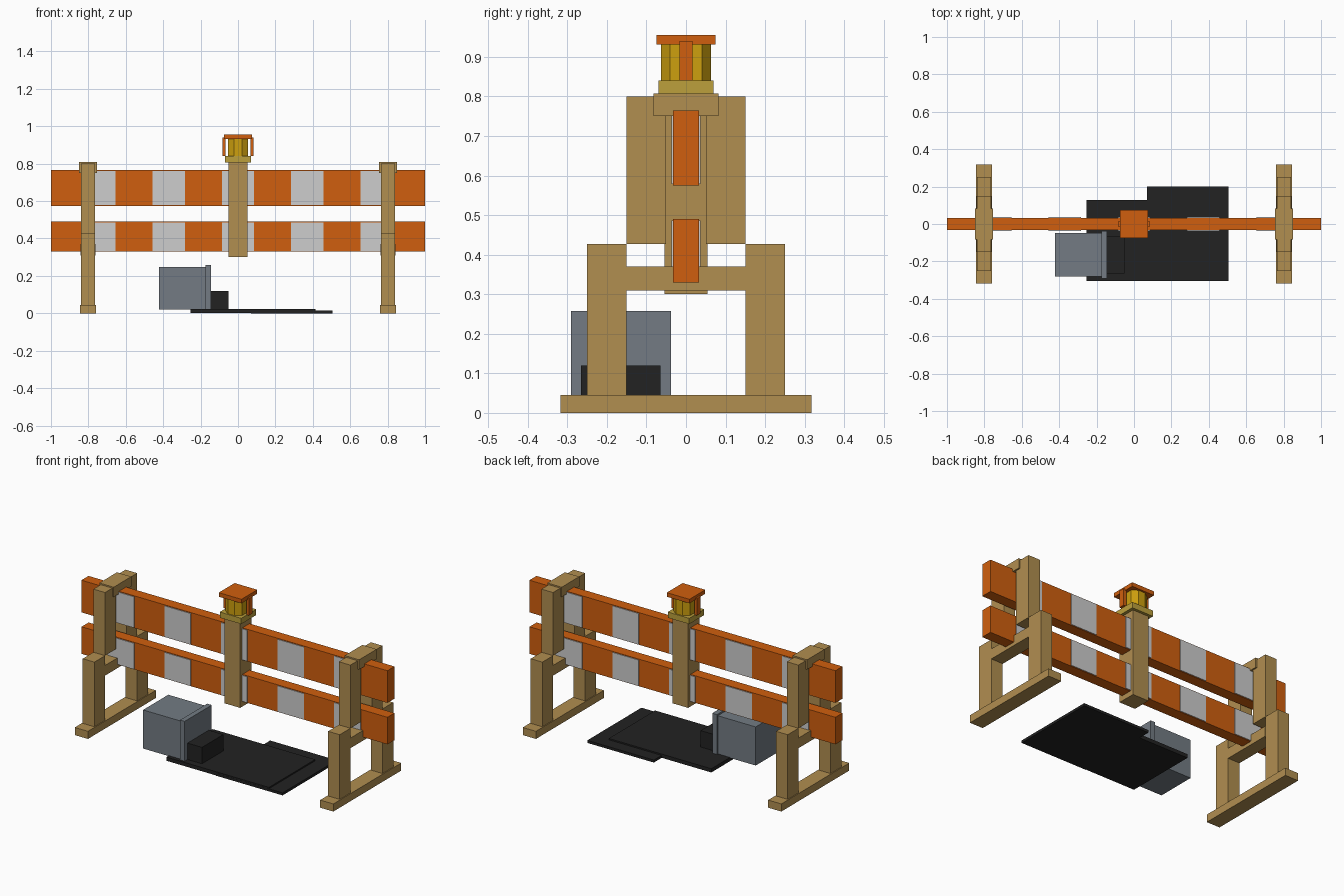
import bpy
import bmesh

cube = bpy.data.objects.get("Cube")
if cube:
    bpy.data.objects.remove(cube, do_unlink=True)


def material(name, rgb):
    """Flat colour given as sRGB bytes, stored as linear."""
    lin = [((c / 255 + 0.055) / 1.055) ** 2.4 for c in rgb]
    mat = bpy.data.materials.new(name)
    mat.use_nodes = True
    mat.diffuse_color = (*lin, 1)
    mat.node_tree.nodes["Principled BSDF"].inputs["Base Color"].default_value = (*lin, 1)
    return mat


orange = material("orange paint", (208, 95, 14))
white = material("pale reflector", (205, 205, 205))
wood = material("tan wood", (177, 142, 80))
steel = material("blue grey metal", (115, 123, 131))
rubber = material("black rubber", (34, 34, 34))
amber = material("amber glass", (206, 160, 14))
brass = material("dull brass", (188, 160, 60))


def finish(name, bm, mat):
    bmesh.ops.recalc_face_normals(bm, faces=bm.faces)
    mesh = bpy.data.meshes.new(name)
    bm.to_mesh(mesh)
    bm.free()
    mesh.materials.append(mat)
    obj = bpy.data.objects.new(name, mesh)
    bpy.context.collection.objects.link(obj)
    return obj


def box(name, x, y, z, mat):
    """Box from (low, high) ranges on each axis."""
    bm = bmesh.new()
    bmesh.ops.create_cube(bm, size=1)
    for v in bm.verts:
        for i, (low, high) in enumerate((x, y, z)):
            v.co[i] = low if v.co[i] < 0 else high
    return finish(name, bm, mat)


def prism(name, outline, z, mat):
    """Outline in plan, extruded between two heights."""
    bm = bmesh.new()
    face = bm.faces.new([bm.verts.new((x, y, z[0])) for x, y in outline])
    top = bmesh.ops.extrude_face_region(bm, geom=[face])["geom"]
    for v in top:
        if isinstance(v, bmesh.types.BMVert):
            v.co.z = z[1]
    return finish(name, bm, mat)


def around(centre, half):
    return (centre - half, centre + half)


def mirrored(low, high, sign):
    return tuple(sorted((low * sign, high * sign)))


sides = {"left": 1, "right": -1}
ends = {"back": 1, "front": -1}

# Striped boards with thin reflector plates on both faces
for level, (low, high) in {"upper": (0.575, 0.765), "lower": (0.33, 0.49)}.items():
    box(f"{level}_board", (-1, 1), (-0.033, 0.033), (low, high), orange)
    for face, s in ends.items():
        for i in range(-2, 3):
            box(f"{level}_{face}_stripe", around(i * 0.37, 0.086),
                mirrored(0.032, 0.037, s), (low + 0.003, high - 0.004), white)

# Wooden end frames
for side, sx in sides.items():
    cx = 0.802 * sx
    width = around(cx, 0.038)
    box(f"{side}_foot", around(cx, 0.043), (-0.317, 0.317), (0, 0.045), wood)
    box(f"{side}_crossbar", around(cx, 0.039), (-0.15, 0.15), (0.31, 0.37), wood)
    box(f"{side}_cap", around(cx, 0.047), (-0.082, 0.082), (0.75, 0.808), wood)
    for end, sy in ends.items():
        box(f"{side}_{end}_leg", width, mirrored(0.15, 0.25, sy), (0.045, 0.427), wood)
        box(f"{side}_{end}_upright", width, mirrored(0.05, 0.15, sy), (0.427, 0.80), wood)

# Centre post
box("centre_post", (-0.052, 0.052), (-0.054, 0.054), (0.30, 0.808), wood)

# Warning lamp
box("lamp_base", (-0.07, 0.07), (-0.07, 0.07), (0.806, 0.84), brass)
quarter = [(0.053, 0.04), (0.022, 0.063)]
half = quarter + [(-x, y) for x, y in reversed(quarter)]
prism("lamp_lens", half + [(-x, -y) for x, y in half], (0.84, 0.932), amber)
box("lamp_lid", (-0.074, 0.074), (-0.074, 0.074), (0.931, 0.955), orange)
for side, sx in sides.items():
    box(f"{side}_lamp_bracket", mirrored(0.066, 0.084, sx), (-0.017, 0.017), (0.84, 0.94), orange)

# Ground mats
box("lower_mat", (0.07, 0.505), (-0.305, 0.20), (0, 0.015), rubber)
box("upper_mat", (-0.255, 0.415), (-0.304, 0.128), (0.001, 0.023), rubber)

# Equipment box with flange and connector block
box("equipment_box", (-0.423, -0.174), (-0.282, -0.047), (0.02, 0.248), steel)
box("equipment_flange", (-0.175, -0.145), (-0.291, -0.038), (0.018, 0.258), steel)
box("connector_block", (-0.146, -0.05), (-0.265, -0.065), (0.02, 0.12), rubber)
